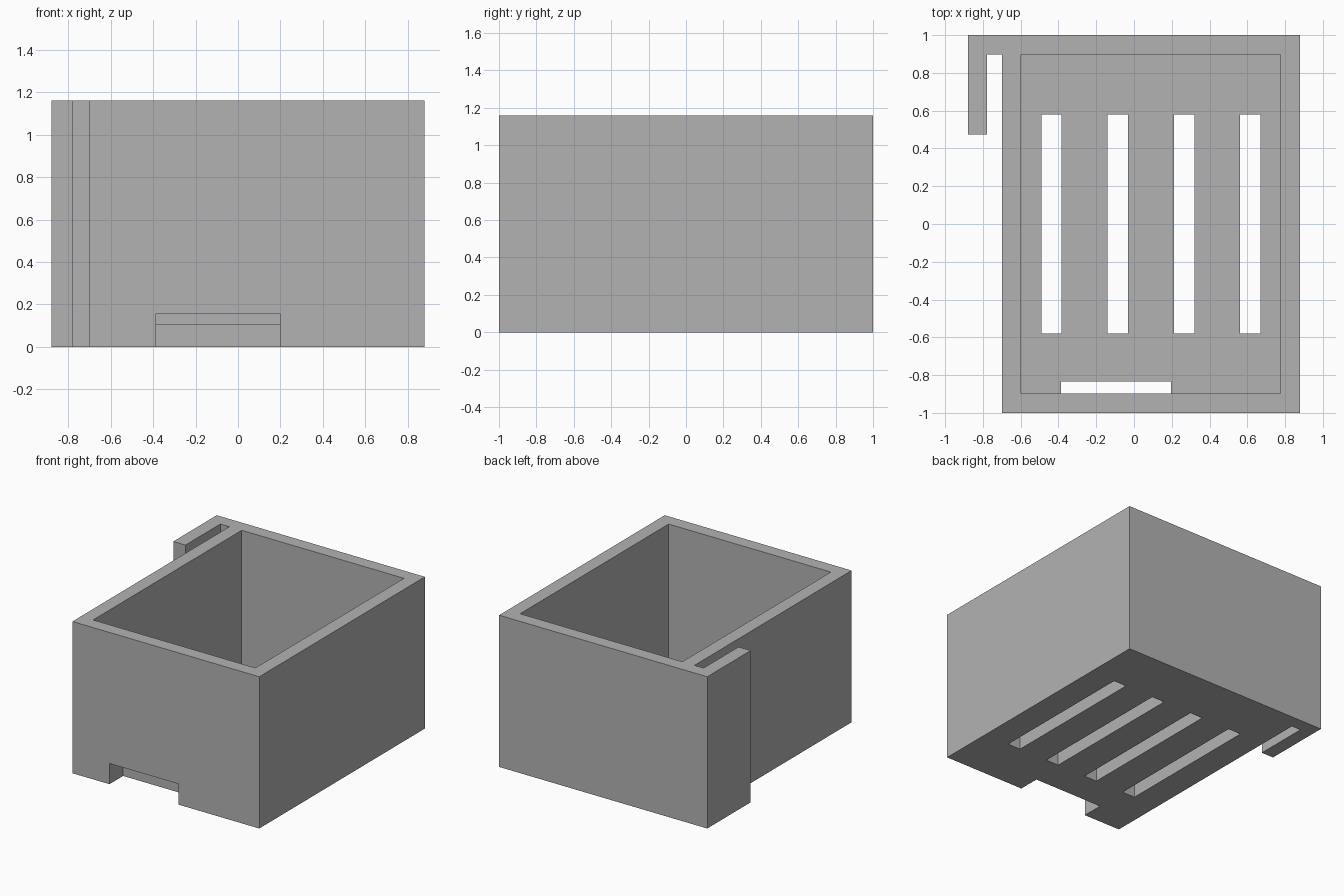
import bpy
import bmesh

default = bpy.data.objects.get("Cube")
if default:
    bpy.data.objects.remove(default, do_unlink=True)

HEIGHT = 1.16
FLOOR = 0.105

grey = bpy.data.materials.new("plain grey")
grey.use_nodes = True
colour = (0.45, 0.45, 0.45, 1)
grey.diffuse_color = colour
grey.node_tree.nodes["Principled BSDF"].inputs["Base Color"].default_value = colour


def prism(name, outline, z0, z1):
    """Extrude a plan outline from z0 up to z1."""
    bm = bmesh.new()
    base = bm.faces.new([bm.verts.new((x, y, z0)) for x, y in outline])
    top = bmesh.ops.extrude_face_region(bm, geom=[base])["geom"]
    verts = [g for g in top if isinstance(g, bmesh.types.BMVert)]
    bmesh.ops.translate(bm, verts=verts, vec=(0, 0, z1 - z0))
    bmesh.ops.recalc_face_normals(bm, faces=bm.faces)
    mesh = bpy.data.meshes.new(name)
    bm.to_mesh(mesh)
    bm.free()
    mesh.materials.append(grey)
    obj = bpy.data.objects.new(name, mesh)
    bpy.context.scene.collection.objects.link(obj)
    return obj


def cut(target, name, x0, x1, y0, y1, z0, z1):
    """Cut a rectangular block out of the target."""
    cutter = prism(name, [(x0, y0), (x1, y0), (x1, y1), (x0, y1)], z0, z1)
    cutter.hide_render = True
    mod = target.modifiers.new(name, "BOOLEAN")
    mod.operation = "DIFFERENCE"
    mod.solver = "EXACT"
    mod.object = cutter
    bpy.context.view_layer.objects.active = target
    bpy.ops.object.modifier_apply(modifier=mod.name)
    bpy.data.objects.remove(cutter, do_unlink=True)


# Bin body, with the hook running off its back right corner
bin_body = prism("bin_with_side_hook", [
    (-0.70, -1), (0.88, -1), (0.88, 1), (-0.88, 1),
    (-0.88, 0.475), (-0.777, 0.475), (-0.777, 0.897), (-0.70, 0.897),
], 0, HEIGHT)

# Open inside
cut(bin_body, "cavity", -0.597, 0.775, -0.897, 0.897, FLOOR, HEIGHT + 0.2)

# Drain slots through the floor
for i in range(4):
    x = -0.437 + i * 0.351
    cut(bin_body, "floor_slot", x - 0.054, x + 0.054, -0.58, 0.58, -0.1, FLOOR + 0.1)

# Notch at the foot of the front wall
cut(bin_body, "front_notch", -0.387, 0.197, -1.1, -0.835, -0.1, 0.158)
